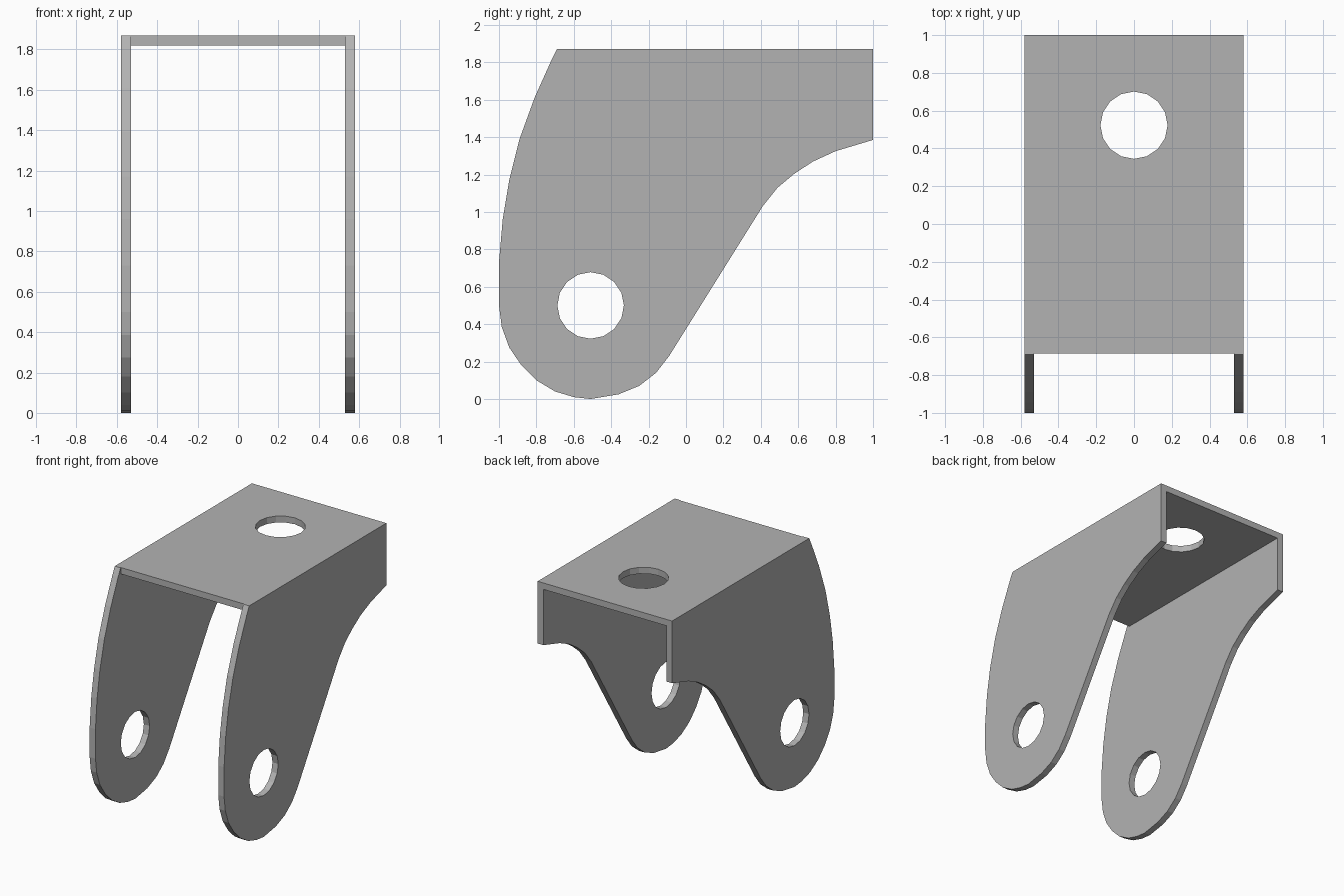
import bpy
import bmesh
from math import cos, sin, tau
from mathutils import Matrix, Vector

default = bpy.data.objects.get("Cube")
if default:
    bpy.data.objects.remove(default)

# Bare metal finish
steel = bpy.data.materials.new("plain_grey")
steel.use_nodes = True
grey = (0.45, 0.45, 0.45, 1)
steel.diffuse_color = grey
steel.node_tree.nodes["Principled BSDF"].inputs["Base Color"].default_value = grey

HALF_WIDTH, THICK, HEIGHT = 0.58, 0.05, 1.87
HOLE_RADIUS, HOLE_SIDES = 0.178, 16


def circle(cx, cy):
    return [(cx + HOLE_RADIUS * cos(tau * i / HOLE_SIDES),
             cy + HOLE_RADIUS * sin(tau * i / HOLE_SIDES)) for i in range(HOLE_SIDES)]


def plate(name, outline, hole, matrix):
    """Flat sheet with a round hole, extruded by THICK and placed by matrix."""
    bm = bmesh.new()
    edges = []
    for loop in (outline, hole):
        verts = [bm.verts.new((a, b, 0)) for a, b in loop]
        edges += [bm.edges.new((v, verts[i - 1])) for i, v in enumerate(verts)]
    bmesh.ops.triangle_fill(bm, edges=edges, use_beauty=True, normal=(0, 0, 1))
    sheet = bmesh.ops.extrude_face_region(bm, geom=bm.faces[:])
    moved = [g for g in sheet["geom"] if isinstance(g, bmesh.types.BMVert)]
    bmesh.ops.translate(bm, verts=moved, vec=(0, 0, THICK))
    bmesh.ops.recalc_face_normals(bm, faces=bm.faces[:])
    bmesh.ops.transform(bm, matrix=matrix, verts=bm.verts[:])
    mesh = bpy.data.meshes.new(name)
    bm.to_mesh(mesh)
    bm.free()
    mesh.materials.append(steel)
    obj = bpy.data.objects.new(name, mesh)
    bpy.context.collection.objects.link(obj)


# Side arm outline in (y, z): bowed front, rounded foot, swept rear
arm = [(1, HEIGHT), (-0.69, HEIGHT), (-0.72, 1.81), (-0.81, 1.61), (-0.89, 1.39),
       (-0.945, 1.17), (-0.98, 0.96), (-1, 0.73), (-1, 0.5), (-0.985, 0.385),
       (-0.945, 0.275), (-0.88, 0.18), (-0.8, 0.1), (-0.7, 0.04), (-0.6, 0.01),
       (-0.51, 0), (-0.36, 0.025), (-0.25, 0.07), (-0.16, 0.14), (-0.09, 0.23),
       (0.41, 1.03), (0.49, 1.13), (0.58, 1.205), (0.68, 1.27), (0.8, 1.325), (1, 1.385)]

# Local (a, b, depth) becomes world (depth, a, b)
upright = Matrix(((0, 0, 1, 0), (1, 0, 0, 0), (0, 1, 0, 0), (0, 0, 0, 1)))
for name, x in (("right_arm", -HALF_WIDTH), ("left_arm", HALF_WIDTH - THICK)):
    plate(name, arm, circle(-0.51, 0.5), Matrix.Translation(Vector((x, 0, 0))) @ upright)

# Bridge plate joining the arms
inner = HALF_WIDTH - THICK
bridge = [(-inner, -0.685), (inner, -0.685), (inner, 1), (-inner, 1)]
plate("top_plate", bridge, circle(0, 0.523), Matrix.Translation((0, 0, HEIGHT - THICK)))
